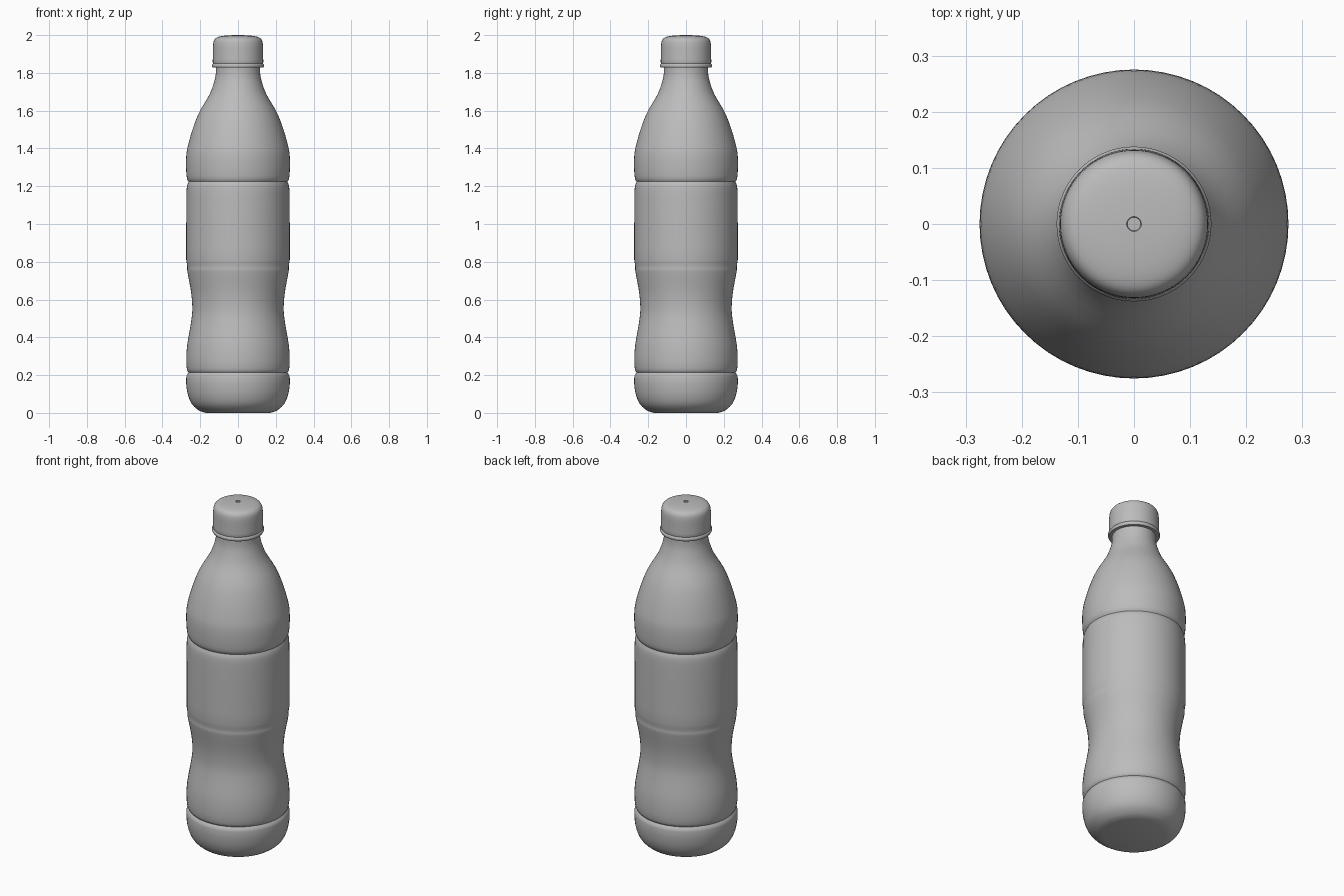
import bpy, bmesh, math
from mathutils import Vector

if "Cube" in bpy.data.objects:
    bpy.data.objects.remove(bpy.data.objects["Cube"])

SEGMENTS = 64

plastic = bpy.data.materials.new("grey_plastic")
plastic.diffuse_color = (0.5, 0.5, 0.5, 1)
plastic.use_nodes = True
plastic.node_tree.nodes["Principled BSDF"].inputs["Base Color"].default_value = plastic.diffuse_color


def smooth_profile(points, steps=3):
    """Catmull-Rom curve through (radius, height) points."""
    p = [Vector(q) for q in points]
    p = [2 * p[0] - p[1]] + p + [2 * p[-1] - p[-2]]
    out = []
    for a, b, c, d in zip(p, p[1:], p[2:], p[3:]):
        for i in range(steps):
            t = i / steps
            out.append(0.5 * (2 * b + (c - a) * t + (2 * a - 5 * b + 4 * c - d) * t * t
                              + (3 * b - a - 3 * c + d) * t ** 3))
    return [tuple(v) for v in out] + [points[-1]]


def lathe(name, profile, angle):
    """Revolve a profile around z and close both ends."""
    bm = bmesh.new()
    rings = [[bm.verts.new((r * math.cos(2 * math.pi * i / SEGMENTS),
                            r * math.sin(2 * math.pi * i / SEGMENTS), z))
              for i in range(SEGMENTS)] for r, z in profile]
    for low, high in zip(rings, rings[1:]):
        for i in range(SEGMENTS):
            j = (i + 1) % SEGMENTS
            bm.faces.new((low[i], low[j], high[j], high[i]))
    bm.faces.new(rings[0][::-1])
    bm.faces.new(rings[-1])
    bmesh.ops.recalc_face_normals(bm, faces=bm.faces)
    mesh = bpy.data.meshes.new(name)
    bm.to_mesh(mesh)
    bm.free()
    mesh.materials.append(plastic)
    obj = bpy.data.objects.new(name, mesh)
    bpy.context.collection.objects.link(obj)
    bpy.ops.object.select_all(action='DESELECT')
    obj.select_set(True)
    bpy.context.view_layer.objects.active = obj
    bpy.ops.object.shade_smooth_by_angle(angle=math.radians(angle))


# Bottle body: rounded base, lower groove, grip waist, label band, shoulder, neck
base = [(0.17, 0), (0.205, 0.012), (0.243, 0.045), (0.265, 0.095), (0.274, 0.15),
        (0.274, 0.185), (0.271, 0.2), (0.262, 0.214)]
grip = [(0.262, 0.214), (0.27, 0.23), (0.274, 0.28), (0.269, 0.36), (0.252, 0.46),
        (0.242, 0.54), (0.247, 0.63), (0.262, 0.715), (0.269, 0.755), (0.269, 0.775),
        (0.274, 0.81)]
label = [(0.274, 0.81), (0.274, 1.0), (0.273, 1.15), (0.27, 1.2), (0.262, 1.224)]
shoulder = [(0.262, 1.224), (0.271, 1.245), (0.275, 1.3), (0.274, 1.36), (0.266, 1.41),
            (0.241, 1.5), (0.206, 1.59), (0.154, 1.68), (0.13, 1.74), (0.118, 1.79),
            (0.116, 1.85)]
body = []
for section in (base, grip, label, shoulder):
    body += smooth_profile(section)[:-1]
lathe("bottle_body", body + [shoulder[-1]], 40)

# Screw cap: tamper ring, thin groove, straight wall, domed top, small centre dimple
ring = [(0.112, 1.828), (0.134, 1.828), (0.138, 1.834), (0.138, 1.843), (0.132, 1.85)]
dome = smooth_profile([(0.134, 1.857), (0.133, 1.9), (0.131, 1.955), (0.122, 1.98),
                       (0.1, 1.992), (0.06, 1.998), (0.013, 2.0)])
lathe("screw_cap", ring + dome + [(0.012, 1.994)], 50)
